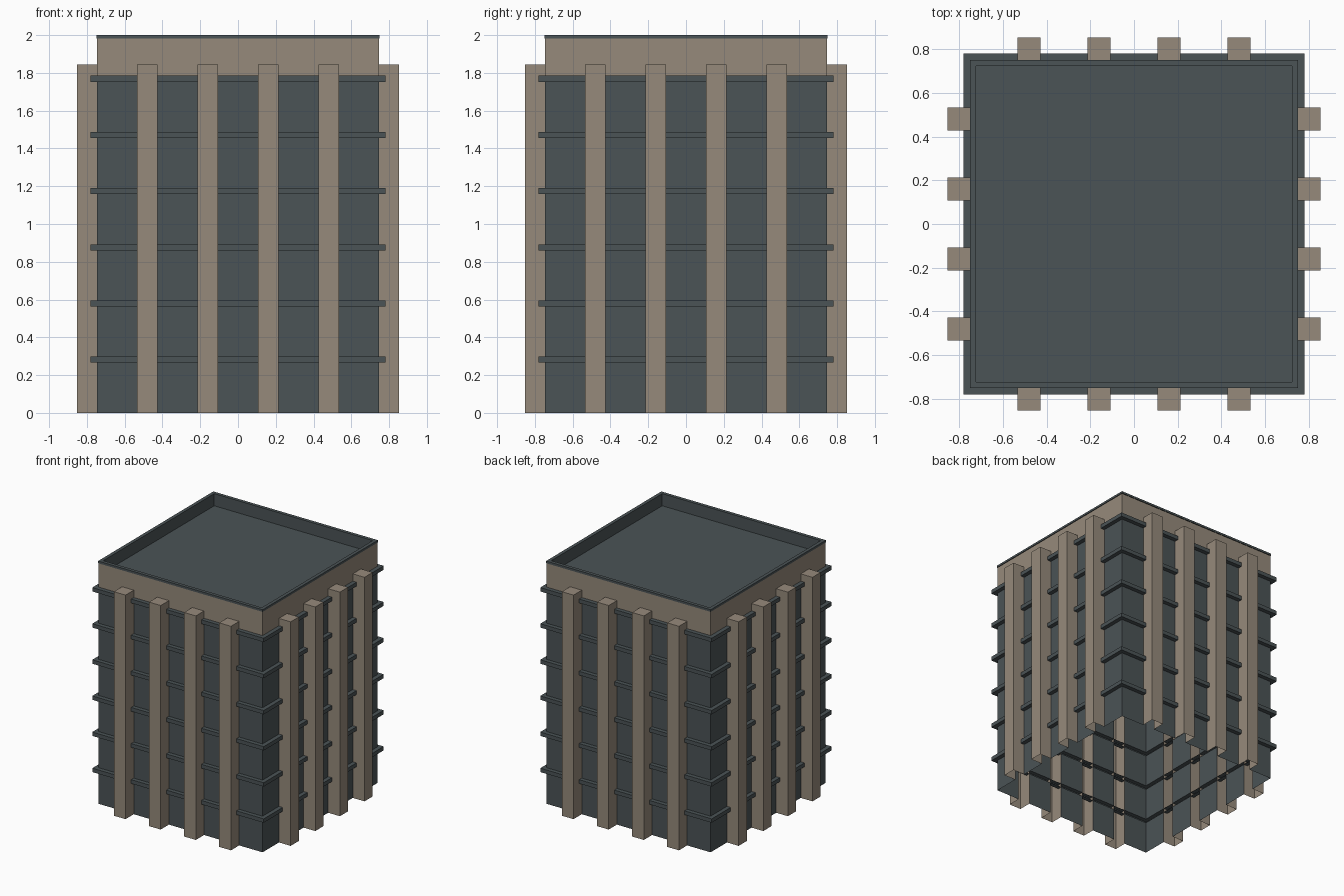
import bpy, bmesh
from mathutils import Matrix, Vector
import math

if "Cube" in bpy.data.objects:
    bpy.data.objects.remove(bpy.data.objects["Cube"])


def material(name, rgb):
    m = bpy.data.materials.new(name)
    m.diffuse_color = (*rgb, 1)
    m.use_nodes = True
    m.node_tree.nodes["Principled BSDF"].inputs["Base Color"].default_value = m.diffuse_color
    return m


DARK = material("dark slate", (0.070, 0.087, 0.093))
TAN = material("warm stone", (0.305, 0.254, 0.198))

U = 0.1067          # facade module: 14 modules per side
H = 7 * U           # half width of the tower
LEDGE = 0.781       # half width at the ledges
STOREY = 0.2975
LEDGE_T = 0.032
RIM, ROOF_Z = 0.722, 1.90
PIER_TOP = 1.845
BODY_TOP = 6 * STOREY


class Part:
    """Collects faces given for the front side and repeats them on all four sides."""

    def __init__(self, name, mat):
        self.name, self.mat, self.bm = name, mat, bmesh.new()

    def face(self, pts):
        # pts: (sideways, outward, height)
        for k in range(4):
            r = Matrix.Rotation(k * math.pi / 2, 3, 'Z')
            self.bm.faces.new([self.bm.verts.new(r @ Vector((s, -o, z))) for s, o, z in pts])

    def band(self, o0, z0, o1, z1):
        # mitred strip running all round the tower
        self.face([(-o0, o0, z0), (o0, o0, z0), (o1, o1, z1), (-o1, o1, z1)])

    def panel(self, s0, s1, o, z0, z1):
        self.face([(s0, o, z0), (s1, o, z0), (s1, o, z1), (s0, o, z1)])

    def finish(self):
        bmesh.ops.remove_doubles(self.bm, verts=self.bm.verts, dist=1e-5)
        me = bpy.data.meshes.new(self.name)
        self.bm.to_mesh(me)
        self.bm.free()
        me.materials.append(self.mat)
        bpy.context.collection.objects.link(bpy.data.objects.new(self.name, me))


# wall panels between the piers, one per storey
walls = Part("wall_panels", DARK)
for i in range(6):
    for a, b in ((-7, -5), (-4, -2), (-1, 1), (2, 4), (5, 7)):
        walls.panel(a * U, b * U, H, i * STOREY, (i + 1) * STOREY - LEDGE_T)
walls.finish()

# projecting floor ledges
ledges = Part("floor_ledges", DARK)
for i in range(1, 7):
    z1 = i * STOREY
    z0 = z1 - LEDGE_T
    ledges.band(H, z0, LEDGE, z0)
    ledges.band(LEDGE, z0, LEDGE, z1)
    ledges.band(LEDGE, z1, H, z1)
ledges.finish()

# piers, open at the bottom and back
piers = Part("piers", TAN)
for a in (-5, -2, 1, 4):
    s0, s1, o = a * U, (a + 1) * U, 8 * U
    piers.panel(s0, s1, o, 0, PIER_TOP)
    piers.face([(s0, H, 0), (s0, o, 0), (s0, o, PIER_TOP), (s0, H, PIER_TOP)])
    piers.face([(s1, o, 0), (s1, H, 0), (s1, H, PIER_TOP), (s1, o, PIER_TOP)])
    piers.face([(s0, o, PIER_TOP), (s1, o, PIER_TOP), (s1, H, PIER_TOP), (s0, H, PIER_TOP)])
piers.finish()

# stone parapet
parapet = Part("parapet", TAN)
parapet.band(H, BODY_TOP, H, 1.982)
parapet.finish()

# coping strip, inner parapet face and roof deck
roof = Part("roof_and_coping", DARK)
roof.band(H + 0.003, 1.982, H + 0.003, 2.0)
roof.band(H + 0.003, 2.0, RIM, 2.0)
roof.band(RIM, 2.0, RIM, ROOF_Z)
roof.bm.faces.new([roof.bm.verts.new((x * RIM, y * RIM, ROOF_Z))
                   for x, y in ((-1, -1), (1, -1), (1, 1), (-1, 1))])
roof.finish()
